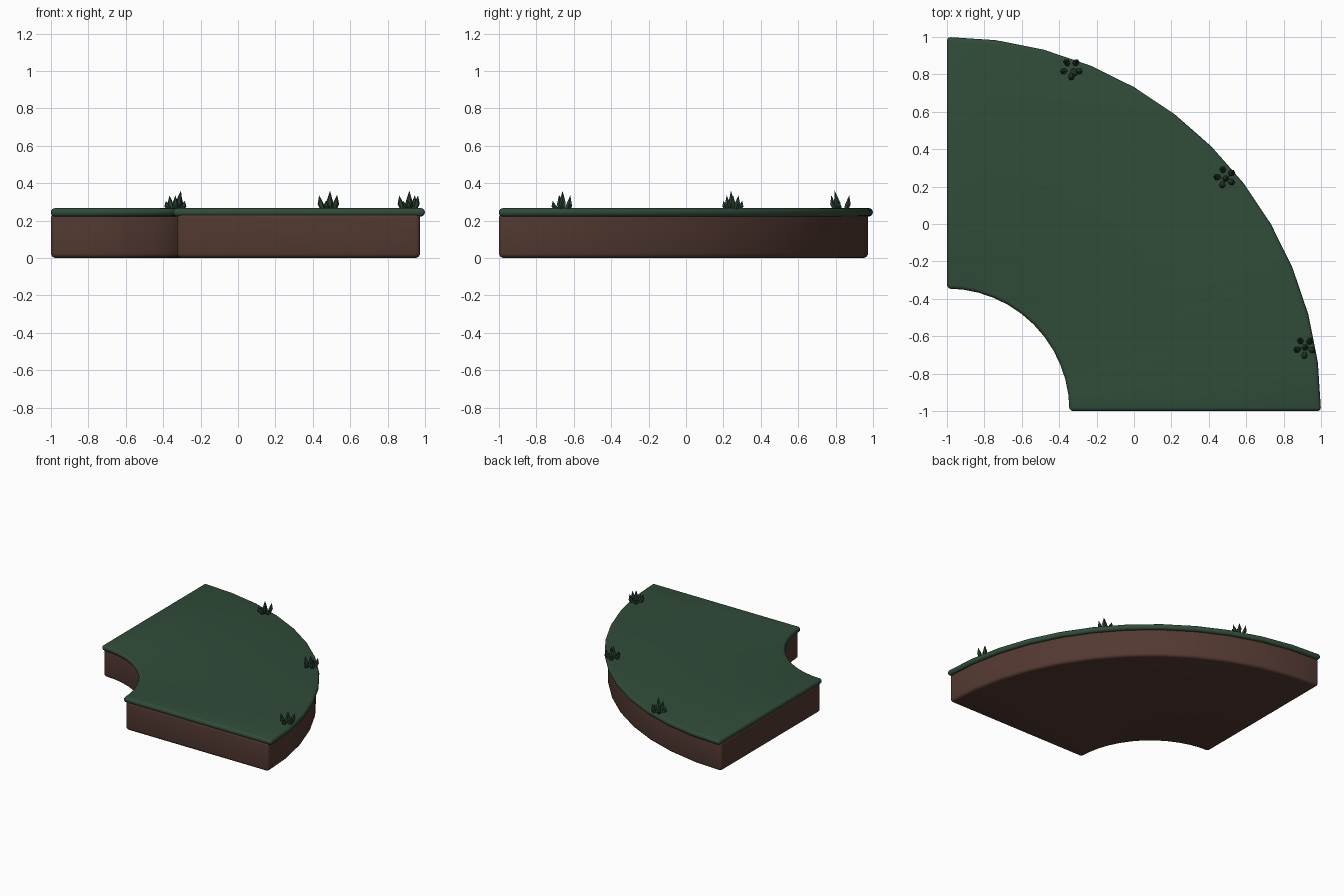
import bpy, bmesh, math
from mathutils import Vector

cube = bpy.data.objects.get("Cube")
if cube:
    bpy.data.objects.remove(cube, do_unlink=True)


def material(name, rgb):
    m = bpy.data.materials.new(name)
    m.use_nodes = True
    col = (*rgb, 1)
    m.diffuse_color = col
    bsdf = m.node_tree.nodes["Principled BSDF"]
    bsdf.inputs["Base Color"].default_value = col
    bsdf.inputs["Roughness"].default_value = 0.9
    return m


soil_brown = material("soil brown", (0.085, 0.040, 0.030))
grass_green = material("grass green", (0.030, 0.072, 0.041))
blade_green = material("blade green", (0.022, 0.052, 0.031))


def finish(bm, name, mat, smooth_angle):
    bmesh.ops.recalc_face_normals(bm, faces=bm.faces[:])
    mesh = bpy.data.meshes.new(name)
    bm.to_mesh(mesh)
    bm.free()
    obj = bpy.data.objects.new(name, mesh)
    bpy.context.collection.objects.link(obj)
    mesh.materials.append(mat)
    bpy.ops.object.select_all(action="DESELECT")
    obj.select_set(True)
    bpy.context.view_layer.objects.active = obj
    bpy.ops.object.shade_smooth_by_angle(angle=math.radians(smooth_angle))
    return obj


def quarter_ring(name, inner, outer, z0, z1, bevel, mat, steps=12):
    """Quarter ring slab around the corner (-1, -1), with rounded edges."""
    bm = bmesh.new()
    rings = []
    for i in range(steps + 1):
        a = math.pi / 2 * i / steps
        rings.append([bm.verts.new((r * math.cos(a) - 1, r * math.sin(a) - 1, z))
                      for r, z in ((inner, z0), (outer, z0), (outer, z1), (inner, z1))])
    for a, b in zip(rings, rings[1:]):
        for k in range(4):
            n = (k + 1) % 4
            bm.faces.new((a[k], a[n], b[n], b[k]))
    bm.faces.new(rings[0])
    bm.faces.new(rings[-1])
    bmesh.ops.recalc_face_normals(bm, faces=bm.faces[:])
    sharp = [e for e in bm.edges if e.calc_face_angle(0) > math.radians(45)]
    bmesh.ops.bevel(bm, geom=sharp, offset=bevel, segments=4, profile=0.5,
                    affect="EDGES", clamp_overlap=True)
    return finish(bm, name, mat, 40)


# Earth body and overhanging turf
quarter_ring("soil_base", 0.675, 1.975, 0.0, 0.24, 0.025, soil_brown)
quarter_ring("grass_top", 0.655, 2.0, 0.222, 0.266, 0.02, grass_green)


def grass_tuft(name, x, y, tall_tip, turn):
    """Ring of pointed blades leaning outward, plus one taller blade."""
    bm = bmesh.new()
    base_z = 0.255

    def blade(foot, tip, radius):
        f, t = Vector(foot), Vector(tip)
        mid = f.lerp(t, 0.4) + (f - Vector((x, y, f.z))) * 0.15
        rows = []
        for centre, r in ((f, radius * 0.8), (mid, radius)):
            rows.append([bm.verts.new(centre + Vector((r * math.cos(k * math.tau / 6),
                                                       r * math.sin(k * math.tau / 6), 0)))
                         for k in range(6)])
        top = bm.verts.new(t)
        for k in range(6):
            n = (k + 1) % 6
            bm.faces.new((rows[0][k], rows[0][n], rows[1][n], rows[1][k]))
            bm.faces.new((rows[1][k], rows[1][n], top))
        bm.faces.new(rows[0][::-1])

    for i in range(5):
        a = turn + i * math.tau / 5
        c, s = math.cos(a), math.sin(a)
        height = 0.335 if i % 2 == 0 else 0.305
        blade((x + 0.031 * c, y + 0.031 * s, base_z),
              (x + 0.053 * c, y + 0.053 * s, height), 0.017)
    tx, ty = tall_tip
    blade((x + tx * 0.3, y + ty * 0.3, base_z), (x + tx, y + ty, 0.36), 0.019)
    finish(bm, name, blade_green, 30)


# Tufts along the outer rim
grass_tuft("back_grass_tuft", -0.335, 0.83, (0.03, -0.035), 2.2)
grass_tuft("middle_grass_tuft", 0.487, 0.25, (0.005, -0.01), 0.6)
grass_tuft("front_grass_tuft", 0.913, -0.66, (0.003, 0.0), 0.9)
